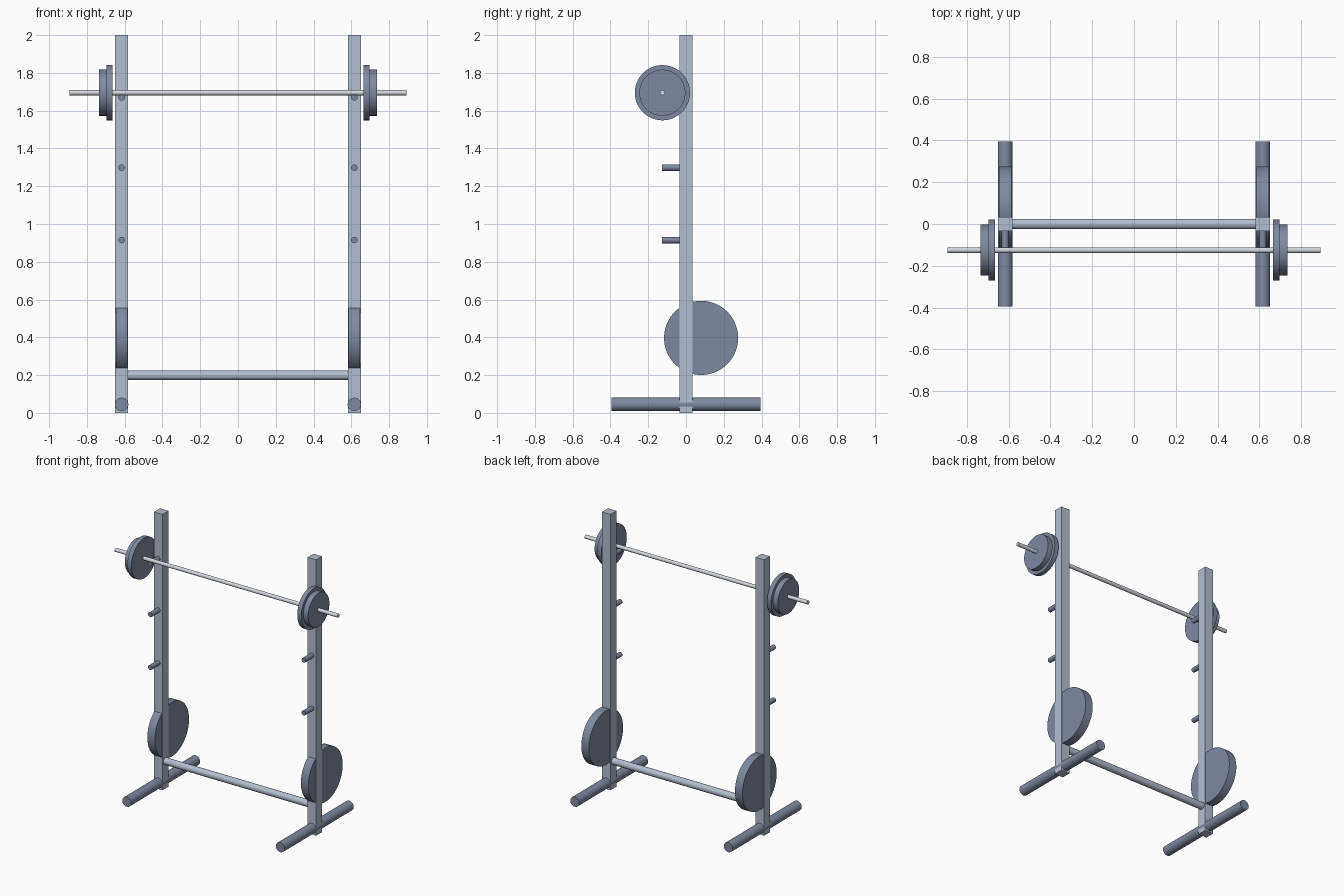
import bpy, math
from mathutils import Vector

if "Cube" in bpy.data.objects:
    bpy.data.objects.remove(bpy.data.objects["Cube"])


def material(name, rgb):
    mat = bpy.data.materials.new(name)
    mat.diffuse_color = (*rgb, 1)
    mat.use_nodes = True
    mat.node_tree.nodes["Principled BSDF"].inputs["Base Color"].default_value = mat.diffuse_color
    return mat


FRAME = material("frame_steel", (0.45, 0.52, 0.63))
DARK = material("dark_iron", (0.21, 0.255, 0.35))
BAR = material("bar_steel", (0.65, 0.69, 0.75))


def rod(name, start, end, radius, mat, sides=48):
    """Capped cylinder between two points, round side smooth, rim sharp."""
    a, b = Vector(start), Vector(end)
    bpy.ops.mesh.primitive_cylinder_add(
        vertices=sides, radius=radius, depth=(b - a).length, location=(a + b) / 2,
        rotation=(b - a).to_track_quat('Z', 'Y').to_euler())
    obj = bpy.context.object
    obj.name = name
    obj.data.materials.append(mat)
    bpy.ops.object.shade_smooth_by_angle(angle=math.radians(30))
    return obj


def box(name, center, size, mat):
    bpy.ops.mesh.primitive_cube_add(size=1, location=center)
    obj = bpy.context.object
    obj.name = name
    obj.scale = size
    bpy.ops.object.transform_apply(location=False, rotation=False, scale=True)
    obj.data.materials.append(mat)
    return obj


POST_X = 0.616
BAR_Y, BAR_Z = -0.125, 1.695

for side, s in (("left", -1), ("right", 1)):
    x = s * POST_X
    # Square upright and round floor foot
    box(f"{side}_upright", (x, 0, 1.0), (0.068, 0.068, 2.0), FRAME)
    rod(f"{side}_foot", (x, -0.395, 0.045), (x, 0.395, 0.045), 0.0355, DARK)

    # Bar support pegs
    for i, z in enumerate((0.915, 1.298, 1.67)):
        rod(f"{side}_peg_{i + 1}", (x, 0, z), (x, -0.127, z), 0.017, DARK, 32)

    # Large stored plate set around the upright
    rod(f"{side}_storage_plate", (x - 0.03, 0.08, 0.397), (x + 0.03, 0.08, 0.397), 0.196, DARK, 96)

    # Barbell plates
    rod(f"{side}_inner_plate", (s * 0.665, BAR_Y, BAR_Z), (s * 0.697, BAR_Y, BAR_Z), 0.146, DARK, 96)
    rod(f"{side}_outer_plate", (s * 0.696, BAR_Y, BAR_Z), (s * 0.735, BAR_Y, BAR_Z), 0.122, DARK, 96)

# Barbell bar and lower crossbar
rod("barbell_bar", (-0.893, BAR_Y, BAR_Z), (0.893, BAR_Y, BAR_Z), 0.0135, BAR)
rod("lower_crossbar", (-0.6, 0, 0.199), (0.6, 0, 0.199), 0.025, FRAME)
